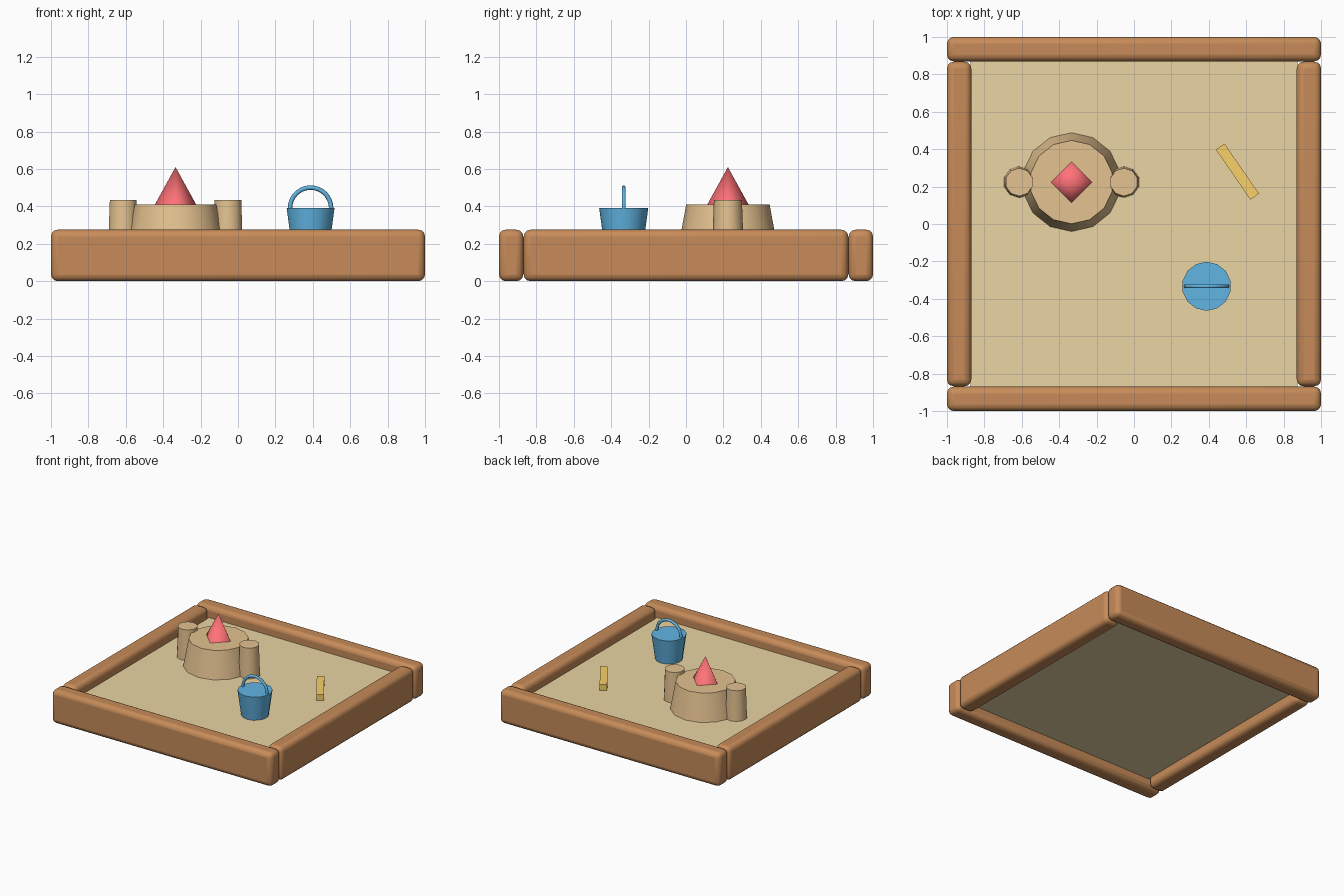
import bpy, math

if "Cube" in bpy.data.objects:
    bpy.data.objects.remove(bpy.data.objects["Cube"])

SAND_Z = 0.187


def material(name, rgb):
    m = bpy.data.materials.new(name)
    m.diffuse_color = (*rgb, 1)
    m.use_nodes = True
    m.node_tree.nodes["Principled BSDF"].inputs["Base Color"].default_value = m.diffuse_color
    return m


wood = material("wood", (0.57, 0.26, 0.1))
sand = material("sand", (0.82, 0.66, 0.37))
packed = material("packed_sand", (0.78, 0.54, 0.28))
blue = material("blue_plastic", (0.12, 0.46, 0.77))
red = material("red_plastic", (1.0, 0.17, 0.19))
yellow = material("yellow_plastic", (0.95, 0.64, 0.14))


def finish(name, mat, smooth=None):
    ob = bpy.context.object
    ob.name = name
    ob.data.materials.append(mat)
    if smooth:
        bpy.ops.object.shade_smooth_by_angle(angle=math.radians(smooth))
    return ob


def box(name, center, size, mat, rot=0, bevel=0):
    bpy.ops.mesh.primitive_cube_add(size=1, location=center, rotation=(0, 0, rot))
    bpy.context.object.scale = size
    bpy.ops.object.transform_apply(location=False, rotation=False, scale=True)
    if bevel:
        mod = bpy.context.object.modifiers.new("round", 'BEVEL')
        mod.width = bevel
        mod.segments = 3
    return finish(name, mat, 40 if bevel else None)


def cone(name, x, y, z0, z1, r0, r1, sides, mat, smooth=None):
    bpy.ops.mesh.primitive_cone_add(vertices=sides, radius1=r0, radius2=r1,
                                    depth=z1 - z0, location=(x, y, (z0 + z1) / 2))
    return finish(name, mat, smooth)


# timber frame: long boards front and back, shorter ones between them
for s, a, b in ((-1, "front", "left"), (1, "back", "right")):
    box(a + "_board", (0, s * 0.935, 0.1375), (2, 0.13, 0.275), wood, bevel=0.036)
    box(b + "_board", (s * 0.935, 0, 0.1375), (0.13, 1.735, 0.275), wood, bevel=0.036)

# sand bed, its underside raised inside the frame
BED_Z = 0.085
box("sand_bed", (0, 0, (SAND_Z + BED_Z) / 2), (1.75, 1.75, SAND_Z - BED_Z), sand)

# sand castle with two towers and a pointed roof
cx, cy = -0.334, 0.224
cone("castle_mound", cx, cy, SAND_Z - 0.005, 0.41, 0.265, 0.223, 14, packed, 40)
for s, side in ((-1, "left"), (1, "right")):
    cone(side + "_tower", cx + s * 0.28, cy, SAND_Z - 0.005, 0.435,
         0.084, 0.075, 10, packed, 40)
cone("castle_roof", cx, cy, 0.41, 0.61, 0.11, 0, 4, red, 85)

# bucket
bx, by, rim = 0.388, -0.333, 0.39
cone("bucket", bx, by, SAND_Z - 0.002, rim, 0.103, 0.131, 14, blue, 40)

# bucket handle: half hoop swept from a curve, ends sunk into the bucket
curve = bpy.data.curves.new("bucket_handle", 'CURVE')
curve.dimensions = '3D'
curve.bevel_depth = 0.012
curve.bevel_resolution = 1
path = curve.splines.new('POLY')
steps = 16
path.points.add(steps + 2)
for i in range(steps + 3):
    t = min(max(i - 1, 0), steps) / steps * math.pi
    drop = 0.02 if i in (0, steps + 2) else 0
    path.points[i].co = (0.11 * math.cos(t), 0, 0.11 * math.sin(t) - drop, 1)
path.use_smooth = True
curve.materials.append(blue)
handle = bpy.data.objects.new("bucket_handle", curve)
handle.location = (bx, by, rim)
bpy.context.collection.objects.link(handle)

# small digging stick lying on the sand
box("digging_stick", (0.553, 0.28, SAND_Z + 0.024), (0.325, 0.056, 0.05), yellow,
    rot=math.radians(-55.4))
